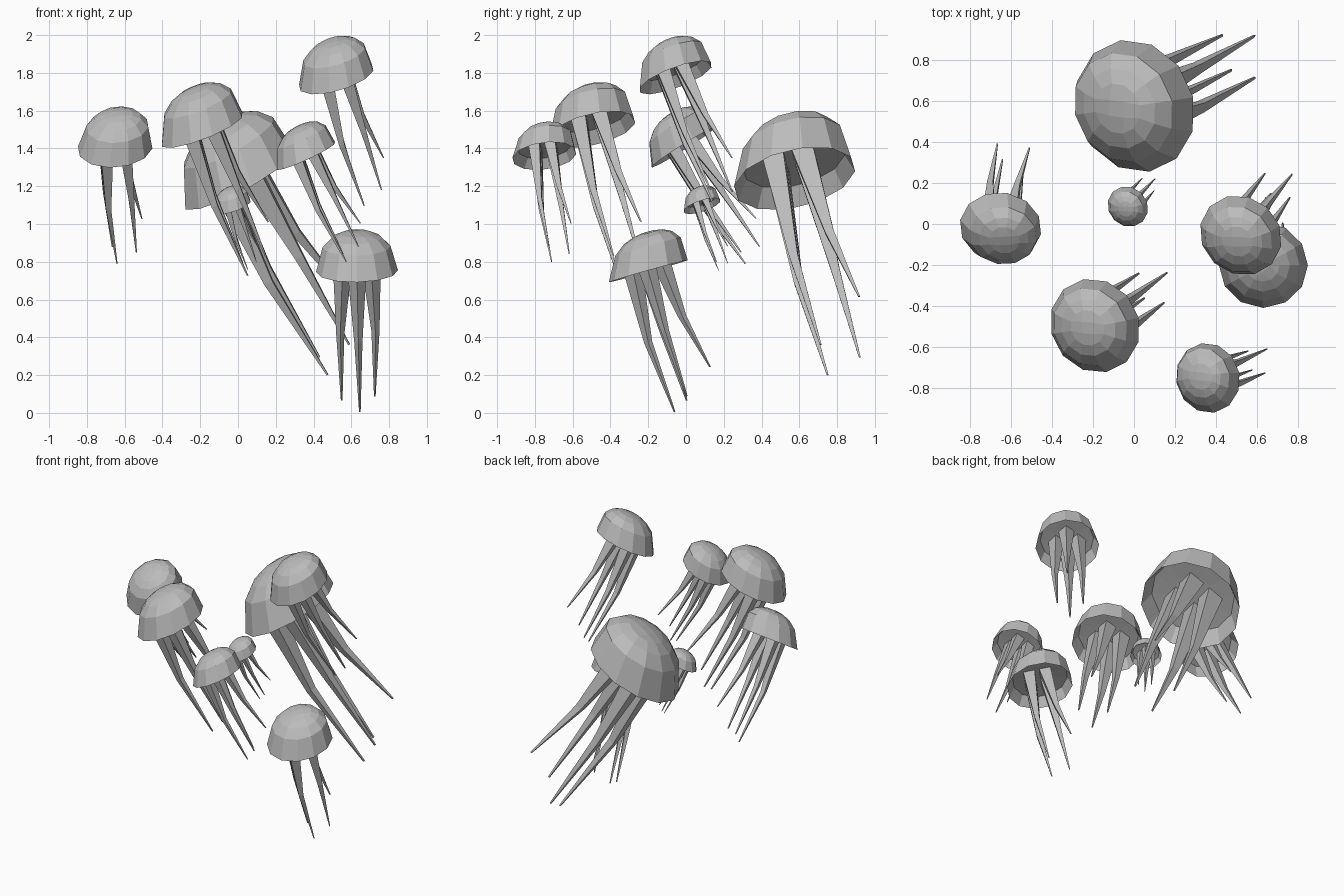
import bpy, bmesh, math
from mathutils import Vector, Matrix

if "Cube" in bpy.data.objects:
    bpy.data.objects.remove(bpy.data.objects["Cube"])

grey = bpy.data.materials.new("soft_grey")
grey.diffuse_color = (0.5, 0.5, 0.5, 1)
grey.use_nodes = True
grey.node_tree.nodes["Principled BSDF"].inputs["Base Color"].default_value = grey.diffuse_color

SIDES = 12
LEAN = .27  # the bell leans toward its trailing side
# tentacles in units of the bell radius: root, knee, tip
TENTACLES = [
    ((-.34, 0, .35), (-.44, -.03, -1.58), (-.44, .05, -3.28)),
    ((0, -.34, .35), (0, -.47, -1.67), (0, -.31, -3.48)),
    ((.34, 0, .35), (.42, 0, -1.52), (.37, .08, -3.2)),
    ((0, .34, .35), (0, .5, -1.28), (0, .82, -2.66)),
]
WIDTHS = (.25, .10, .02)


def ring(bm, r, z):
    return [bm.verts.new((r * math.cos(2 * math.pi * i / SIDES),
                          r * math.sin(2 * math.pi * i / SIDES) + LEAN * z, z))
            for i in range(SIDES)]


def bridge(bm, a, b):
    n = len(a)
    for i in range(n):
        j = (i + 1) % n
        bm.faces.new((a[i], a[j], b[j], b[i]))


def grid_cap(bm, r, radius, z):
    # three by three patch of quads closing a twelve sided ring
    inner = [bm.verts.new((radius * math.cos(k * math.pi / 2),
                           radius * math.sin(k * math.pi / 2) + LEAN * z, z)) for k in range(4)]
    for k in range(4):
        m = inner[(k + 1) % 4]
        bm.faces.new((r[3 * k - 1], r[3 * k], r[3 * k + 1], inner[k]))
        bm.faces.new((r[3 * k + 1], r[3 * k + 2], m, inner[k]))
    bm.faces.new(inner)


def finish(name, bm, matrix):
    bmesh.ops.recalc_face_normals(bm, faces=bm.faces)
    bm.transform(matrix)
    me = bpy.data.meshes.new(name)
    bm.to_mesh(me)
    bm.free()
    me.materials.append(grey)
    ob = bpy.data.objects.new(name, me)
    bpy.context.collection.objects.link(ob)


def jellyfish(name, centre, radius, axis, heading):
    # local frame: z along the bell axis, y toward the trailing side
    z = Vector(axis).normalized()
    c, s = math.cos(math.radians(heading)), math.sin(math.radians(heading))
    y = Vector((c, s, -(z.x * c + z.y * s) / z.z)).normalized()
    x = y.cross(z)
    rot = Matrix((x, y, z)).transposed().to_4x4()
    pose = Matrix.Translation(centre) @ rot @ Matrix.Scale(radius, 4)

    # bell: skirt, flattened cap and shallow underside
    bm = bmesh.new()
    rim = ring(bm, 1, 0)
    outer = [rim] + [ring(bm, r, h) for r, h in ((.83, .58), (.61, .79), (.38, .89))]
    for a, b in zip(outer, outer[1:]):
        bridge(bm, a, b)
    grid_cap(bm, outer[-1], .17, .93)
    under = [rim, ring(bm, .84, .28), ring(bm, .42, .3)]
    for a, b in zip(under, under[1:]):
        bridge(bm, b, a)
    bm.faces.new(under[-1])
    finish(name + "_bell", bm, pose)

    # tentacles: four sided, bent once, tapering to a point
    bm = bmesh.new()
    for path in TENTACLES:
        rows = []
        for p, w in zip(path, WIDTHS):
            rows.append([bm.verts.new(Vector(p) + Vector((dx * w, dy * w, 0)))
                         for dx, dy in ((1, 0), (0, 1), (-1, 0), (0, -1))])
        for a, b in zip(rows, rows[1:]):
            bridge(bm, a, b)
        bm.faces.new(rows[0])
        bm.faces.new(rows[-1])
    finish(name + "_tentacles", bm, pose)


# the group: centre of the rim, radius, axis, heading of the trailing side
jellyfish("large_jellyfish", (.005, .575, 1.24), .33, (-.465, -.205, .86), 43)
jellyfish("middle_jellyfish", (-.19, -.495, 1.50), .235, (-.355, -.22, .91), 43)
jellyfish("front_jellyfish", (.36, -.75, 1.36), .172, (-.42, -.12, .905), 42)
jellyfish("top_jellyfish", (.52, -.055, 1.775), .207, (-.26, -.34, .9), 46)
jellyfish("left_jellyfish", (-.65, -.015, 1.405), .2, (-.07, -.53, .845), 45)
jellyfish("low_jellyfish", (.63, -.2, .75), .217, (-.02, -.27, .96), 90)
jellyfish("small_jellyfish", (-.03, .085, 1.095), .103, (-.29, -.3, .91), 45)
